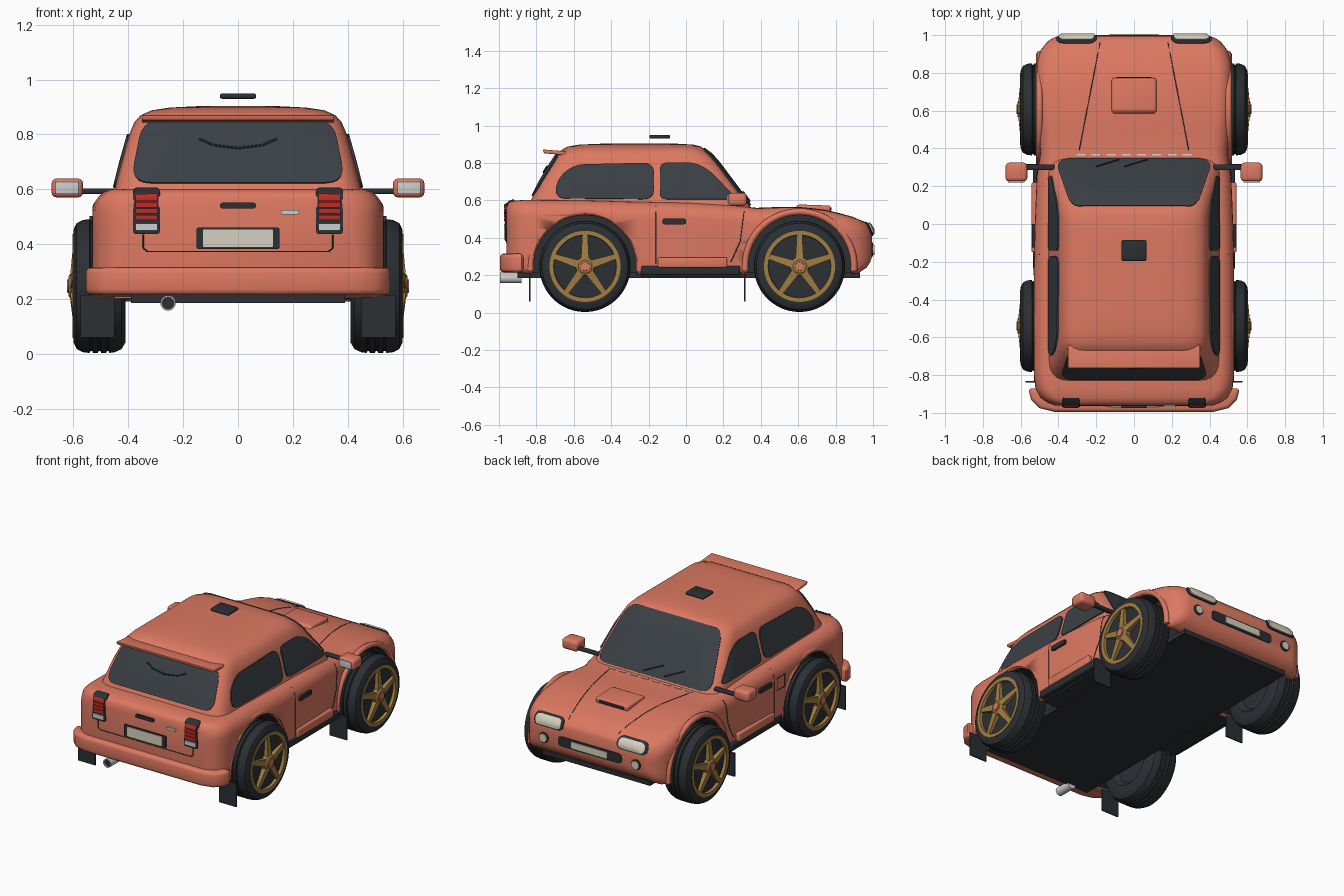
import bpy, bmesh, math
from mathutils import Vector
from mathutils.bvhtree import BVHTree

cube = bpy.data.objects.get("Cube")
if cube:
    bpy.data.objects.remove(cube)


def material(name, r, g, b):
    m = bpy.data.materials.new(name)
    m.use_nodes = True
    m.diffuse_color = (r, g, b, 1)
    m.node_tree.nodes["Principled BSDF"].inputs["Base Color"].default_value = (r, g, b, 1)
    return m


PAINT = material("coral paint", .72, .19, .12)
GLASS = material("dark glass", .043, .051, .06)
BLACK = material("black rubber", .024, .029, .034)
GOLD = material("gold wheel", .36, .21, .055)
CREAM = material("cream lens", .68, .64, .52)
SILVER = material("silver", .6, .62, .62)
RED = material("red lens", .5, .025, .02)


def finish(name, bm, mat, angle=35):
    me = bpy.data.meshes.new(name)
    bm.to_mesh(me)
    bm.free()
    me.materials.append(mat)
    me.shade_smooth()
    me.set_sharp_from_angle(angle=math.radians(angle))
    ob = bpy.data.objects.new(name, me)
    bpy.context.collection.objects.link(ob)
    return ob


def loft(name, rings, mat, cap=True, bevel=0, angle=35):
    """Skin a list of equally long closed rings of points."""
    bm = bmesh.new()
    loops = [[bm.verts.new(p) for p in ring] for ring in rings]
    n = len(loops[0])
    for a, b in zip(loops, loops[1:]):
        for i in range(n):
            j = (i + 1) % n
            bm.faces.new((a[i], a[j], b[j], b[i]))
    if cap:
        bm.faces.new(loops[0])
        bm.faces.new(loops[-1])
    bmesh.ops.remove_doubles(bm, verts=bm.verts, dist=1e-5)
    bmesh.ops.recalc_face_normals(bm, faces=bm.faces)
    if bevel:
        sharp = [e for e in bm.edges if e.calc_face_angle(0) > .6]
        bmesh.ops.bevel(bm, geom=sharp, offset=bevel, segments=3, profile=.5, affect='EDGES')
    return finish(name, bm, mat, angle)


def box(name, lo, hi, mat, bevel=0):
    x0, x1 = sorted((lo[0], hi[0]))
    ring = [(x0, lo[1]), (x1, lo[1]), (x1, hi[1]), (x0, hi[1])]
    return loft(name, [[(x, y, z) for x, y in ring] for z in (lo[2], hi[2])], mat, bevel=bevel)


def lathe(name, profile, mat, at, side=1, axis='x', n=48):
    """Spin (distance along axis, radius) pairs around x or y."""
    rings = []
    for d, r in profile:
        ring = []
        for i in range(n):
            a = math.tau * i / n
            c, s = r * math.cos(a), r * math.sin(a)
            off = Vector((d * side, c, s)) if axis == 'x' else Vector((c, d, s))
            ring.append(Vector(at) + off)
        rings.append(ring)
    return loft(name, rings, mat, cap=False)


def rounded(pts, r, seg=5):
    """Round the corners of a 2D polygon."""
    out = []
    for i, p in enumerate(pts):
        p, a, b = Vector(p), Vector(pts[i - 1]), Vector(pts[(i + 1) % len(pts)])
        s = p + (a - p).normalized() * min(r, (a - p).length * .49)
        e = p + (b - p).normalized() * min(r, (b - p).length * .49)
        for k in range(seg + 1):
            t = k / seg
            out.append(s * (1 - t) ** 2 + p * 2 * t * (1 - t) + e * t * t)
    return out


def rect(u0, u1, v0, v1, r):
    return rounded([(u0, v0), (u1, v0), (u1, v1), (u0, v1)], r)


# Lower body: sections along the length (y, half width, top, bottom)
def body_section(y, hw, top, bot):
    h = top - bot
    rt, rb = min(.085, h * .45), min(.04, h * .3)
    half = []
    for k in range(5):
        a = math.pi / 2 * k / 4
        half.append((hw - rb + rb * math.sin(a), bot + rb - rb * math.cos(a)))
    for k in range(1, 4):
        half.append((hw, bot + rb + (h - rb - rt) * k / 4))
    for k in range(7):
        a = math.pi / 2 * k / 6
        half.append((hw - rt + rt * math.cos(a), top - rt + rt * math.sin(a)))
    return [(x, y, z) for x, z in half] + [(-x, y, z) for x, z in reversed(half)]


SECTIONS = [(-.96, .42, .57, .24), (-.945, .46, .59, .23), (-.92, .495, .598, .22), (-.87, .522, .602, .21),
            (-.8, .53, .602, .2), (-.54, .53, .6, .2), (-.25, .53, .592, .2), (0, .525, .588, .2),
            (.25, .515, .575, .2), (.38, .495, .558, .2), (.5, .51, .562, .2), (.62, .52, .562, .2),
            (.75, .52, .546, .2), (.85, .515, .522, .2), (.92, .495, .5, .21), (.965, .46, .478, .24),
            (.985, .43, .458, .27), (.995, .4, .44, .3)]
body = loft("body", [body_section(*s) for s in SECTIONS], PAINT)

# Cabin: rounded outlines stacked upward (z, half width, rear, front)
LEVELS = [(.54, .462, -.85, .36), (.6, .45, -.83, .325), (.7, .425, -.78, .25), (.8, .397, -.72, .175),
          (.845, .378, -.69, .135), (.87, .355, -.665, .105), (.888, .315, -.63, .08),
          (.898, .25, -.57, .04), (.903, .15, -.45, -.05)]
cabin = loft("cabin", [[(p.x, p.y, z) for p in rect(-w, w, r, f, .11)] for z, w, r, f in LEVELS], PAINT, angle=50)

# Surface lookup used to lay details on the shell
bm = bmesh.new()
bm.from_mesh(body.data)
bm.from_mesh(cabin.data)
shell = BVHTree.FromBMesh(bm)
bm.free()


def cast(u, v, axis, s):
    o, d = {'x': (Vector((s, u, v)), Vector((-s, 0, 0))),
            'y': (Vector((u, s * 1.5, v)), Vector((0, -s, 0))),
            'z': (Vector((u, v, 1.5)), Vector((0, 0, -1)))}[axis]
    hit, n, _, _ = shell.ray_cast(o, d)
    if hit is None:
        hit, n, _, _ = shell.find_nearest(o + d * .6)
    return hit, (n if n.dot(d) < 0 else -n), d


def panel(name, outline, axis, s, mat, lift=.008):
    """Thin plate following the shell inside a 2D outline."""
    mid = sum((Vector(p) for p in outline), Vector((0, 0))) / len(outline)
    bm = bmesh.new()
    loops = []
    for scale, off in ((1, -.012), (1, lift), (.8, lift), (.6, lift), (.4, lift), (.2, lift)):
        ring = []
        for p in outline:
            q = mid + (Vector(p) - mid) * scale
            hit, n, d = cast(q.x, q.y, axis, s)
            ring.append(bm.verts.new(hit + n * off))
        loops.append(ring)
    for a, b in zip(loops, loops[1:]):
        for i in range(len(a)):
            j = (i + 1) % len(a)
            bm.faces.new((a[i], a[j], b[j], b[i]))
    bm.faces.new(loops[-1])
    bm.normal_update()
    if sum(f.normal.dot(d) * f.calc_area() for f in bm.faces) > 0:
        bmesh.ops.reverse_faces(bm, faces=bm.faces)
    return finish(name, bm, mat, 50)


def tube(name, pts, r, mat):
    cu = bpy.data.curves.new(name, 'CURVE')
    cu.dimensions = '3D'
    cu.bevel_depth, cu.bevel_resolution, cu.use_fill_caps = r, 2, True
    sp = cu.splines.new('POLY')
    sp.points.add(len(pts) - 1)
    for q, p in zip(sp.points, pts):
        q.co = (*p, 1)
    cu.materials.append(mat)
    ob = bpy.data.objects.new(name, cu)
    bpy.context.collection.objects.link(ob)


def seam(name, pts, axis, s, r=.0025, lift=0, mat=BLACK):
    path = []
    for a, b in zip(pts, pts[1:]):
        for k in range(9):
            hit, n, _ = cast(*Vector(a).lerp(Vector(b), k / 8), axis, s)
            path.append(hit + n * lift)
    tube(name, path, r, mat)


# Glass
panel("windscreen", rounded([(-.415, .572), (.415, .572), (.335, .875), (-.335, .875)], .07), 'y', 1, GLASS)
panel("rear_window", rounded([(-.39, .622), (.39, .622), (.345, .85), (-.345, .85)], .07), 'y', -1, GLASS)
for s in (-1, 1):
    panel("front_side_window", rounded([(-.14, .605), (.27, .605), (.13, .755), (.05, .8), (-.14, .8)], .04), 'x', s, GLASS)
    panel("rear_side_window", rounded([(-.7, .61), (-.17, .605), (-.17, .8), (-.6, .79), (-.69, .71)], .06), 'x', s, GLASS)

# Wheels, arches and mudflaps
TYRE = [(.44, 0), (.44, .12), (.41, .15), (.41, .205), (.425, .23), (.45, .241)]
for g in (.475, .505, .535):
    TYRE += [(g - .006, .244), (g - .003, .236), (g + .003, .236), (g + .006, .244)]
TYRE += [(.565, .241), (.588, .23), (.6, .205), (.6, .19), (.585, .186), (.58, 0)]
cutters = []
for s in (-1, 1):
    for y, flap in ((-.54, -.835), (.607, .313)):
        at = (0, y, .247)
        lathe("tyre", TYRE, BLACK, at, s)
        lathe("rim", [(.575, .19), (.603, .19), (.603, .168), (.575, .165)], GOLD, at, s)
        lathe("hub", [(.575, .052), (.608, .05), (.618, .036), (.618, 0)], GOLD, at, s, n=24)
        lathe("hub_cap", [(.61, .027), (.623, .024), (.623, 0)], PAINT, at, s, n=20)
        for k in range(5):
            a = math.tau * k / 5
            rad, tan = Vector((0, math.sin(a), math.cos(a))), Vector((0, math.cos(a), -math.sin(a)))
            rings = []
            for r, w, x in ((.03, .022, .613), (.175, .014, .599)):
                c = Vector(at) + rad * r
                rings.append([c + tan * t + Vector((s * d, 0, 0)) for t, d in ((-w, .57), (w, .57), (w, x), (-w, x))])
            loft("spoke", rings, GOLD)
        cutters.append(lathe("wheel_well", [(.37, 0), (.37, .282), (.7, .282), (.7, 0)], BLACK, at, s))
        lip = .512 if y < 0 else .5
        arc = [math.radians(-5 + 190 * k / 32) for k in range(33)]
        tube("arch_lip", [(s * lip, y + .292 * math.cos(a), .247 + .292 * math.sin(a)) for a in arc], .018, PAINT)
        box("mudflap", (s * .45, flap - .004, .06), (s * .575, flap + .004, .215), BLACK)
for c in cutters:
    mod = body.modifiers.new("wheel_well", 'BOOLEAN')
    mod.operation, mod.solver, mod.object = 'DIFFERENCE', 'EXACT', c
    mod.material_mode = 'TRANSFER'
bpy.context.view_layer.update()
cut = bpy.data.meshes.new_from_object(body.evaluated_get(bpy.context.evaluated_depsgraph_get()))
body.modifiers.clear()
body.data = cut
for c in cutters:
    bpy.data.objects.remove(c)

# Underside, sills and rear bumper
box("floor", (-.39, -.9, .185), (.39, .93, .215), BLACK)
box("middle_floor", (-.5, -.24, .19), (.5, .3, .215), BLACK)
plan = [(.56, -.87), (.545, -.93), (.5, -.975), (.42, -.995), (-.42, -.995), (-.5, -.975), (-.545, -.93), (-.56, -.87)]
loft("rear_bumper", [[(x, y, z) for x, y in plan] for z in (.215, .315)], PAINT, bevel=.02)
lathe("exhaust", [(-.88, 0), (-.88, .028), (-.995, .028), (-.995, .022), (-.96, .022)], SILVER, (-.255, 0, .185), axis='y', n=24)
lathe("exhaust_bore", [(-.985, .022), (-.985, 0)], BLACK, (-.255, 0, .185), axis='y', n=24)

# Side details
for s in (-1, 1):
    box("sill", (s * .48, -.24, .2), (s * .535, .29, .25), BLACK, .01)
    box("door_trim", (s * .5, -.15, .24), (s * .542, .22, .295), PAINT, .008)
    panel("door_handle", rect(-.125, 0, .472, .502, .012), 'x', s, BLACK, .014)
    seam("door_rear_seam", [(-.16, .26), (-.16, .57)], 'x', s)
    seam("door_front_seam", [(.24, .27), (.29, .38), (.31, .54)], 'x', s)
    box("mirror_stem", (s * .42, .285, .583), (s * .59, .315, .603), BLACK, .006)
    box("mirror", (s * .565, .225, .57), (s * .68, .325, .64), PAINT, .02)
    box("mirror_glass", (s * .58, .219, .582), (s * .667, .228, .628), SILVER, .003)
seam("fuel_flap", [(-.27, .42), (-.19, .42), (-.19, .5), (-.27, .5), (-.27, .42)], 'x', -1)

# Nose
for s in (-1, 1):
    panel("headlight_surround", rect(s * .195, s * .41, .41, .482, .035), 'y', 1, BLACK, .006)
    panel("headlight", rect(s * .208, s * .395, .418, .474, .03), 'y', 1, CREAM, .014)
    for r, mat, lift in ((.034, BLACK, .006), (.026, CREAM, .012)):
        ring = [(s * .335 + r * math.cos(k * math.tau / 20), .335 + r * math.sin(k * math.tau / 20)) for k in range(20)]
        panel("fog_light", ring, 'y', 1, mat, lift)
    seam("bonnet_seam", [(s * .18, .96), (s * .29, .39)], 'z', 1)
panel("grille", rect(-.23, .23, .31, .375, .025), 'y', 1, BLACK, .005)
panel("front_plate", rect(-.13, .13, .322, .364, .005), 'y', 1, CREAM, .01)
scoop = [(.57, .545), (.77, .53), (.775, .572), (.6, .578)]
loft("bonnet_scoop", [[(x, y, z) for y, z in scoop] for x in (-.118, .118)], PAINT, bevel=.012)
box("scoop_mouth", (-.09, .765, .545), (.09, .779, .563), BLACK, .004)
for k in range(8):
    x = -.28 + k * .08
    panel("cowl_vent", rect(x - .024, x + .024, .362, .37, .002), 'z', 1, SILVER, .004)
for x in (-.2, -.05):
    seam("wiper", [(x + .12, .59), (x, .64)], 'y', 1, .004, .012)

# Tail
for s in (-1, 1):
    panel("tail_light_housing", rect(s * .285, s * .382, .437, .598, .012), 'y', -1, BLACK, .008)
    for k in range(4):
        panel("tail_lens", rect(s * .294, s * .373, .488 + k * .023, .507 + k * .023, .003), 'y', -1, RED, .014)
    panel("reverse_lens", rect(s * .294, s * .373, .45, .476, .004), 'y', -1, SILVER, .014)
panel("plate_surround", rect(-.152, .152, .383, .46, .008), 'y', -1, BLACK, .007)
panel("rear_plate", rect(-.127, .127, .39, .453, .004), 'y', -1, CREAM, .012)
panel("boot_handle", rect(-.065, .065, .53, .551, .009), 'y', -1, BLACK, .014)
panel("boot_badge", rect(.157, .222, .508, .524, .004), 'y', -1, SILVER, .008)
seam("boot_seam", [(-.345, .435), (-.345, .385), (-.33, .373), (.33, .373), (.345, .385), (.345, .435)], 'y', -1)
seam("rear_wiper", [(-.14, .778), (-.09, .756), (0, .745), (.09, .756), (.14, .778)], 'y', -1, .004, .011)
wing = [(-.765, .872), (-.76, .852), (-.645, .84), (-.64, .862)]
loft("spoiler", [[(x, y, z) for y, z in wing] for x in (-.35, .35)], PAINT, bevel=.006)
box("roof_vent", (-.066, -.195, .93), (.066, -.085, .95), BLACK, .008)
